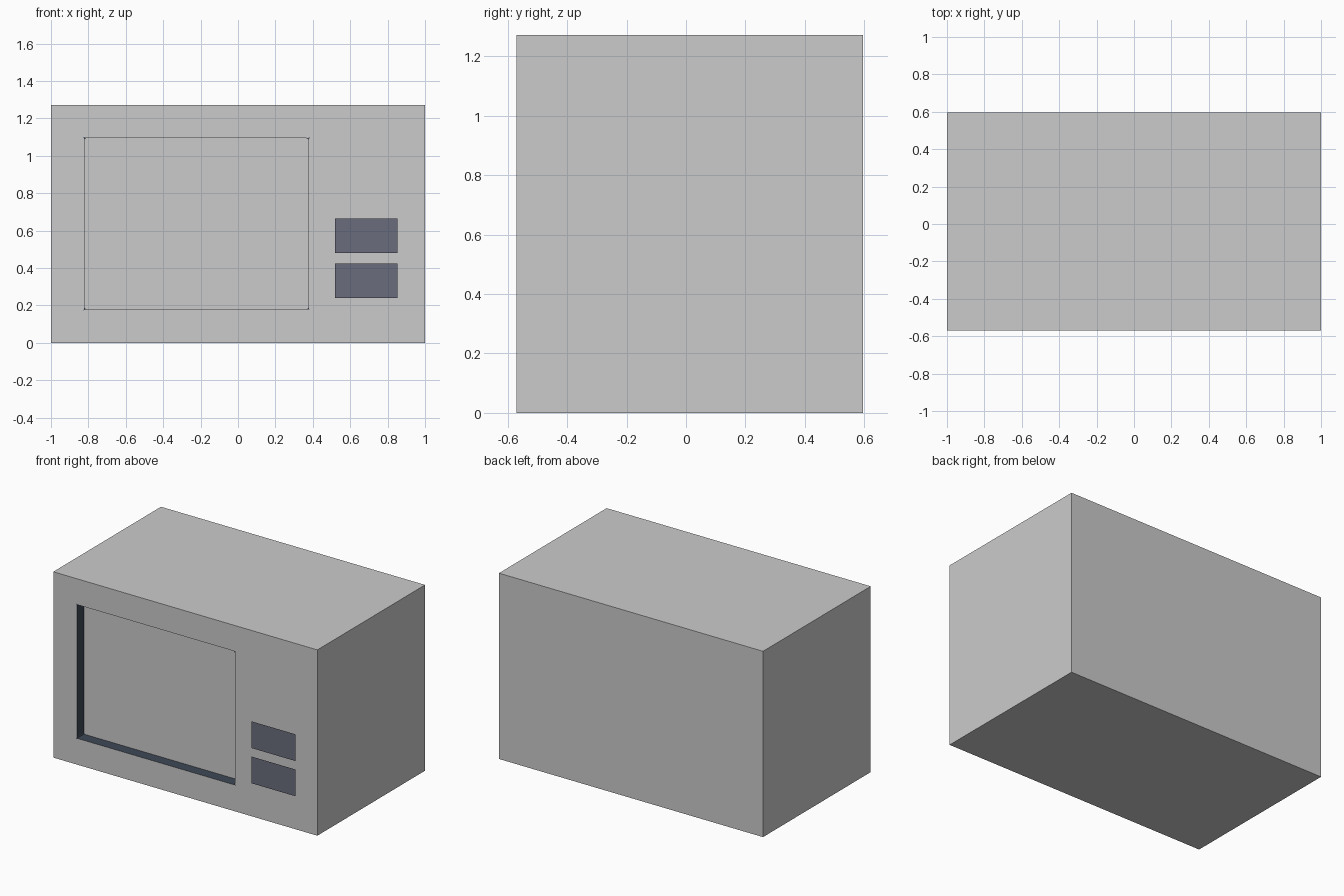
import bpy, bmesh
from mathutils import Vector

if "Cube" in bpy.data.objects:
    bpy.data.objects.remove(bpy.data.objects["Cube"])


def material(name, rgb):
    m = bpy.data.materials.new(name)
    m.diffuse_color = (*rgb, 1)
    m.use_nodes = True
    m.node_tree.nodes["Principled BSDF"].inputs["Base Color"].default_value = m.diffuse_color
    return m


def make_object(name, bm, mats):
    me = bpy.data.meshes.new(name)
    bm.to_mesh(me)
    bm.free()
    for m in mats:
        me.materials.append(m)
    ob = bpy.data.objects.new(name, me)
    bpy.context.collection.objects.link(ob)
    return ob


light_grey = material("light grey", (0.60, 0.60, 0.60))
dark_slate = material("dark slate", (0.048, 0.065, 0.093))
button_grey = material("button grey", (0.143, 0.15, 0.20))

FRONT, BACK, HEIGHT = -0.57, 0.595, 1.272
WIN_X, WIN_Z, DEPTH = (-0.82, 0.375), (0.18, 1.095), 0.075

# oven body: box whose front face is inset to the window outline
bm = bmesh.new()
bmesh.ops.create_cube(bm, size=1)
for v in bm.verts:
    v.co = Vector((v.co.x * 2,
                   FRONT if v.co.y < 0 else BACK,
                   0 if v.co.z < 0 else HEIGHT))
bm.normal_update()
window = min(bm.faces, key=lambda f: f.normal.y)
bmesh.ops.inset_region(bm, faces=[window], thickness=0.1)
for v in window.verts:
    v.co.x = WIN_X[v.co.x > 0]
    v.co.z = WIN_Z[v.co.z > HEIGHT / 2]

# window recess with dark side walls
new = bmesh.ops.extrude_discrete_faces(bm, faces=[window])["faces"][0]
bmesh.ops.translate(bm, verts=new.verts, vec=(0, DEPTH, 0))
for e in new.edges:
    for f in e.link_faces:
        if f is not new:
            f.material_index = 1

# slightly rounded recess corners
corners = [e for e in bm.edges
           if abs(abs(e.verts[0].co.y - e.verts[1].co.y) - DEPTH) < 1e-4]
bmesh.ops.bevel(bm, geom=corners, offset=0.01, segments=2, profile=0.5,
                affect='EDGES', material=-1)
bmesh.ops.recalc_face_normals(bm, faces=bm.faces)
make_object("oven_body", bm, [light_grey, dark_slate])

# two flat buttons floating just in front of the body
for name, z0, z1 in (("lower_button", 0.24, 0.423), ("upper_button", 0.481, 0.664)):
    bm = bmesh.new()
    bm.faces.new([bm.verts.new((x, -BACK, z)) for x, z in
                  ((0.518, z0), (0.852, z0), (0.852, z1), (0.518, z1))])
    make_object(name, bm, [button_grey])
